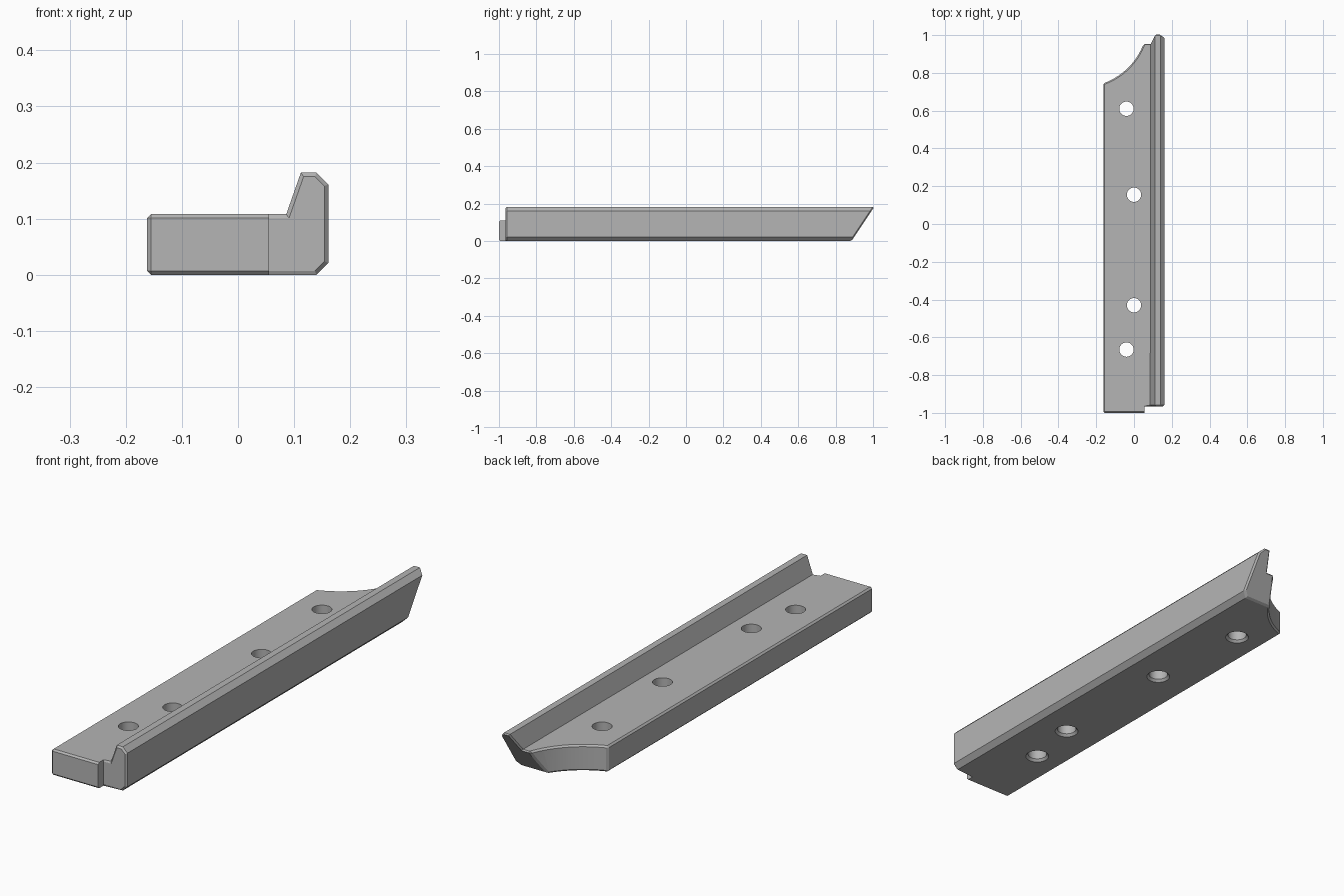
import bpy, bmesh, math
from mathutils import Vector

cube = bpy.data.objects.get("Cube")
if cube:
    bpy.data.objects.remove(cube, do_unlink=True)

steel = bpy.data.materials.new("plain_grey")
steel.use_nodes = True
grey = (0.46, 0.46, 0.46, 1)
steel.diffuse_color = grey
steel.node_tree.nodes["Principled BSDF"].inputs["Base Color"].default_value = grey


def to_object(bm, name):
    bmesh.ops.recalc_face_normals(bm, faces=bm.faces)
    mesh = bpy.data.meshes.new(name)
    bm.to_mesh(mesh)
    bm.free()
    mesh.materials.append(steel)
    obj = bpy.data.objects.new(name, mesh)
    bpy.context.collection.objects.link(obj)
    return obj


def box(name, low, high):
    bm = bmesh.new()
    bmesh.ops.create_cube(bm, size=1)
    for v in bm.verts:
        v.co = [h if c > 0 else l for c, l, h in zip(v.co, low, high)]
    return to_object(bm, name)


def round_cutter(name, x, y, bottom, top, r_bottom, r_top, sides):
    bm = bmesh.new()
    bmesh.ops.create_cone(bm, cap_ends=True, segments=sides, radius1=r_bottom,
                          radius2=r_top, depth=top - bottom)
    bmesh.ops.translate(bm, verts=bm.verts, vec=(x, y, (top + bottom) / 2))
    return to_object(bm, name)


def cut(target, cutter):
    """Subtract the cutter, keep the result as plain mesh, drop the cutter."""
    cutter.hide_render = True
    mod = target.modifiers.new("cut", "BOOLEAN")
    mod.operation = "DIFFERENCE"
    mod.solver = "EXACT"
    mod.object = cutter
    graph = bpy.context.evaluated_depsgraph_get()
    mesh = bpy.data.meshes.new_from_object(target.evaluated_get(graph))
    target.modifiers.clear()
    target.data = mesh
    bpy.data.objects.remove(cutter, do_unlink=True)


# Rail body: L-shaped cross-section drawn out along y
profile = [(-0.162, 0), (0.14, 0), (0.161, 0.021), (0.161, 0.161), (0.14, 0.182),
           (0.112, 0.182), (0.086, 0.108), (-0.162, 0.108)]
bm = bmesh.new()
face = bm.faces.new([bm.verts.new((x, -1, z)) for x, z in profile])
ext = bmesh.ops.extrude_face_region(bm, geom=[face])
bmesh.ops.translate(bm, vec=(0, 2.2, 0),
                    verts=[g for g in ext["geom"] if isinstance(g, bmesh.types.BMVert)])

# Undercut slanted back end
low, high = Vector((0, 0.885, 0)), Vector((0, 1.006, 0.182))
slope = high - low
bmesh.ops.bisect_plane(bm, geom=bm.verts[:] + bm.edges[:] + bm.faces[:], plane_co=low,
                       plane_no=(0, slope.z, -slope.y), clear_outer=True)
bmesh.ops.holes_fill(bm, edges=[e for e in bm.edges if e.is_boundary])
rail = to_object(bm, "rail_body")

# Front step beside the rib and curved back corner
cut(rail, box("step_cutter", (0.055, -1.1, -0.1), (0.3, -0.965, 0.3)))
cut(rail, round_cutter("corner_cutter", -0.282, 1.08, -0.1, 0.3, 0.356, 0.356, 96))

# Small chamfer on the end outlines and on the low long side
bm = bmesh.new()
bm.from_mesh(rail.data)
edges = []
for e in bm.edges:
    if len(e.link_faces) != 2 or e.calc_face_angle_signed() < 0.85:
        continue
    d = (e.verts[1].co - e.verts[0].co).normalized()
    x = (e.verts[0].co.x + e.verts[1].co.x) / 2
    if x > -0.1 and (abs(d.y) > 0.99 or abs(d.z) > 0.99) and x < 0.15:
        continue
    edges.append(e)
bmesh.ops.bevel(bm, geom=edges, offset=0.007, segments=1, affect="EDGES",
                clamp_overlap=False)
bm.to_mesh(rail.data)
bm.free()

# Bolt holes, countersunk underneath
for x, y in [(-0.04, 0.61), (0, 0.155), (0, -0.43), (-0.04, -0.665)]:
    cut(rail, round_cutter("hole_cutter", x, y, -0.1, 0.3, 0.038, 0.038, 40))
    cut(rail, round_cutter("countersink_cutter", x, y, -0.01, 0.01, 0.056, 0.038, 40))

bpy.ops.object.select_all(action="DESELECT")
rail.select_set(True)
bpy.context.view_layer.objects.active = rail
bpy.ops.object.shade_smooth_by_angle(angle=math.radians(20))
